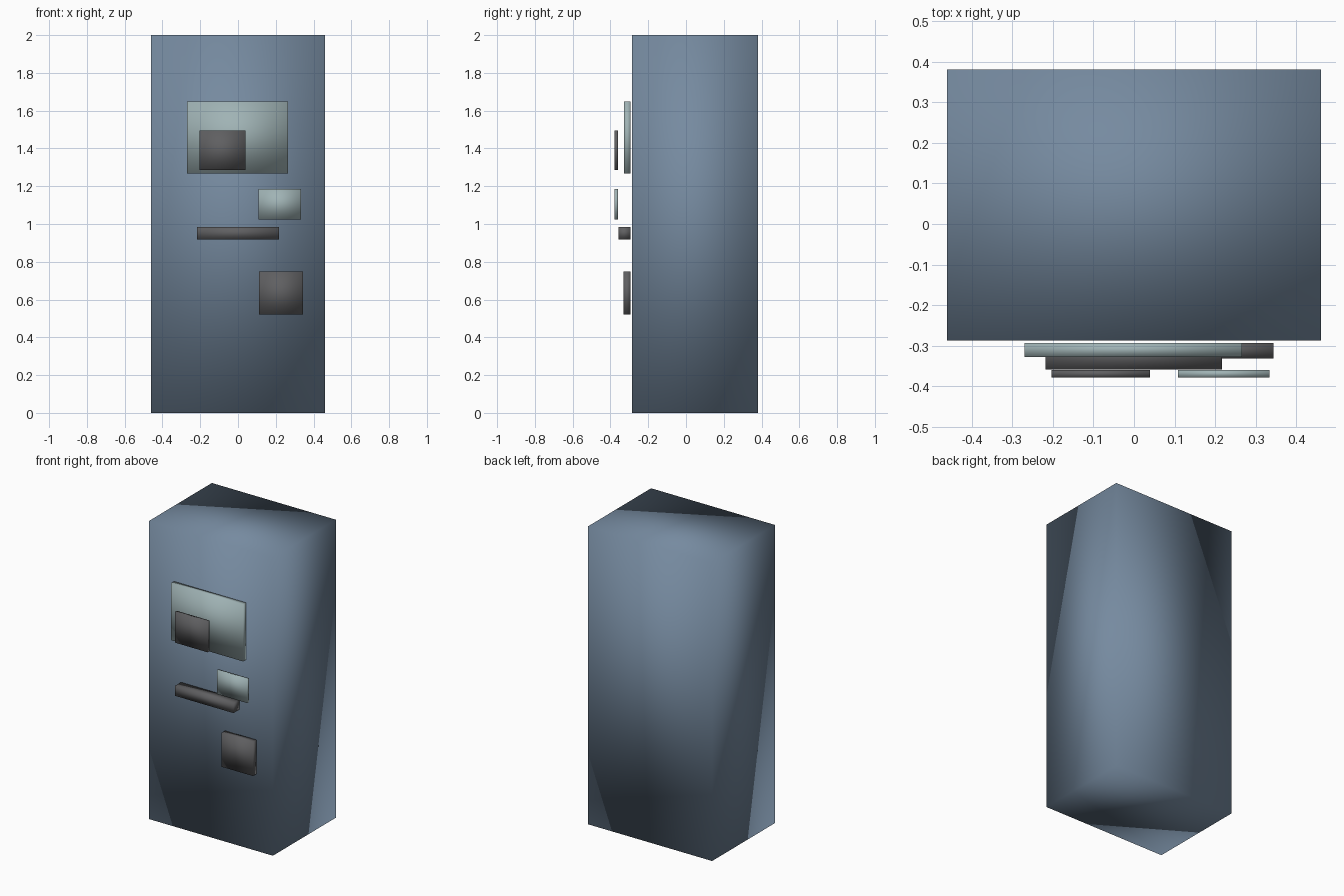
import bpy

cube = bpy.data.objects.get("Cube")
if cube:
    bpy.data.objects.remove(cube, do_unlink=True)


def material(name, rgb):
    mat = bpy.data.materials.new(name)
    mat.use_nodes = True
    color = (*rgb, 1)
    mat.diffuse_color = color
    mat.node_tree.nodes["Principled BSDF"].inputs["Base Color"].default_value = color
    return mat


def box(name, x, y, z, mat):
    """Softly shaded box spanning the given (min, max) ranges."""
    spans = (x, y, z)
    bpy.ops.mesh.primitive_cube_add(size=1, location=[(a + b) / 2 for a, b in spans])
    obj = bpy.context.object
    obj.name = obj.data.name = name
    obj.scale = [b - a for a, b in spans]
    bpy.ops.object.transform_apply(location=False, rotation=False, scale=True)
    bpy.ops.object.shade_smooth()
    obj.data.materials.append(mat)
    return obj


blue = material("slate blue", (0.18, 0.255, 0.35))
pale = material("pale grey green", (0.35, 0.45, 0.46))
dark = material("dark grey", (0.115, 0.115, 0.12))

# Depth layers in front of the cabinet
BACK = -0.293
OUTER = (-0.378, -0.36)

# Cabinet
box("cabinet", (-0.46, 0.46), (-0.287, 0.38), (0, 2), blue)

# Panels mounted against the front
box("display_panel", (-0.27, 0.266), (-0.327, BACK), (1.267, 1.648), pale)
box("shelf_bar", (-0.218, 0.217), (-0.358, BACK), (0.919, 0.985), dark)
box("lower_panel", (0.11, 0.343), (-0.331, BACK), (0.52, 0.748), dark)

# Thin outer plates
box("screen_plate", (-0.203, 0.04), OUTER, (1.287, 1.494), dark)
box("keypad_plate", (0.108, 0.333), OUTER, (1.025, 1.185), pale)
